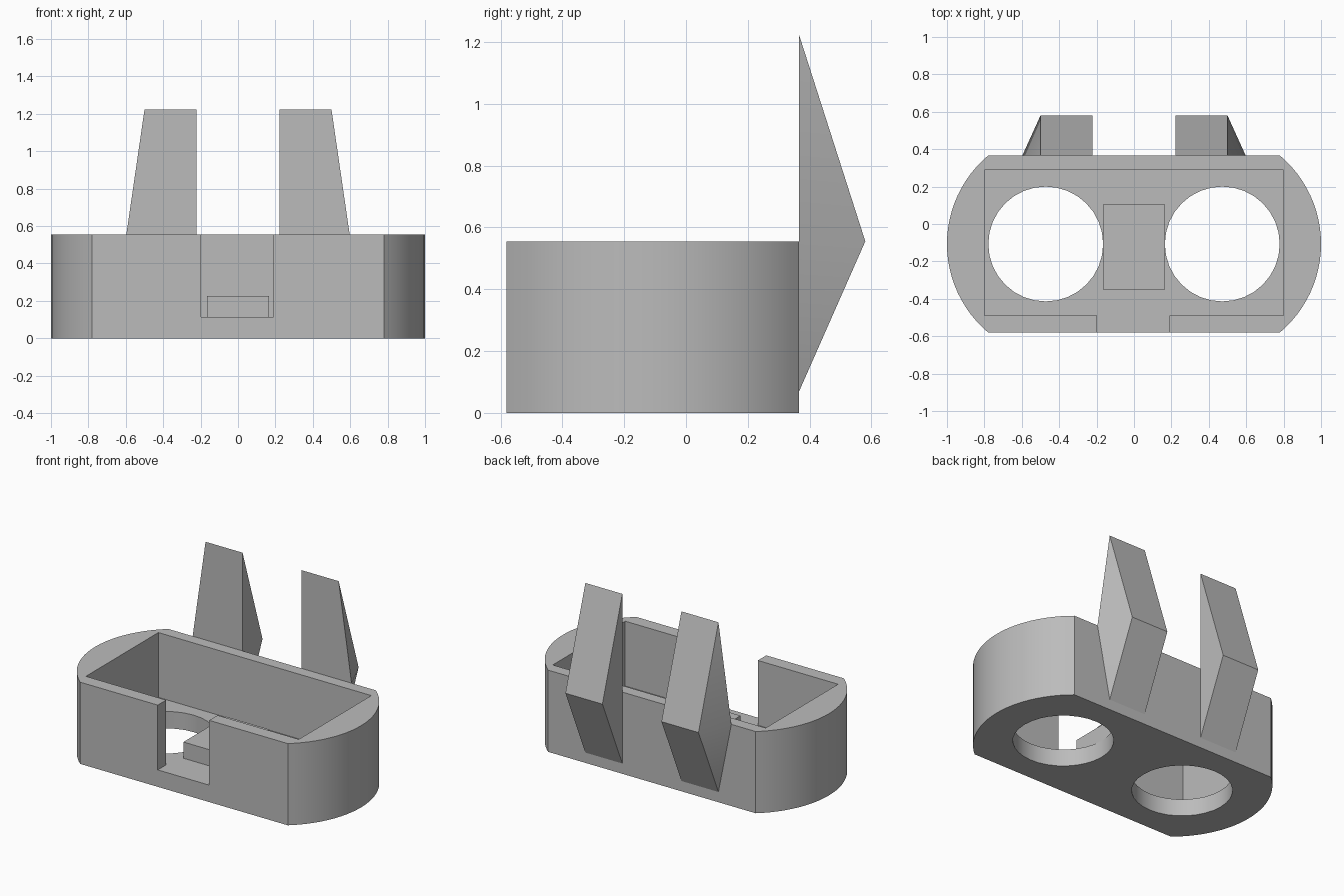
import bpy, bmesh
from math import sin, cos, asin, pi

if "Cube" in bpy.data.objects:
    bpy.data.objects.remove(bpy.data.objects["Cube"])

grey = bpy.data.materials.new("plain grey")
grey.use_nodes = True
colour = (0.5, 0.5, 0.5, 1)
grey.diffuse_color = colour
grey.node_tree.nodes["Principled BSDF"].inputs["Base Color"].default_value = colour

HEIGHT, FLOOR = 0.555, 0.115
FRONT, BACK = -0.58, 0.366
MID = (FRONT + BACK) / 2


def make(name, bm):
    bmesh.ops.recalc_face_normals(bm, faces=bm.faces)
    mesh = bpy.data.meshes.new(name)
    bm.to_mesh(mesh)
    bm.free()
    mesh.materials.append(grey)
    obj = bpy.data.objects.new(name, mesh)
    bpy.context.collection.objects.link(obj)
    return obj


def prism(name, outline, z0, z1):
    bm = bmesh.new()
    face = bm.faces.new([bm.verts.new((x, y, z0)) for x, y in outline])
    top = bmesh.ops.extrude_face_region(bm, geom=[face])["geom"]
    verts = [v for v in top if isinstance(v, bmesh.types.BMVert)]
    bmesh.ops.translate(bm, verts=verts, vec=(0, 0, z1 - z0))
    return make(name, bm)


def box(name, x0, x1, y0, y1, z0, z1):
    return prism(name, [(x0, y0), (x1, y0), (x1, y1), (x0, y1)], z0, z1)


def arc(cx, r, start, end, n):
    angles = [start + (end - start) * i / n for i in range(n + 1)]
    return [(cx + r * cos(a), MID + r * sin(a)) for a in angles]


def select(obj):
    bpy.ops.object.select_all(action="DESELECT")
    obj.select_set(True)
    bpy.context.view_layer.objects.active = obj


def cut(obj, cutter):
    mod = obj.modifiers.new("cut", "BOOLEAN")
    mod.operation, mod.solver, mod.object = "DIFFERENCE", "EXACT", cutter
    select(obj)
    bpy.ops.object.modifier_apply(modifier=mod.name)
    bpy.data.objects.remove(cutter)


# Tray body: straight front and back, bulged ends
half, corner = (BACK - FRONT) / 2, 0.78
sag = 1 - corner
radius = (half ** 2 + sag ** 2) / (2 * sag)
sweep = asin(half / radius)
end = arc(1 - radius, radius, -sweep, sweep, 24)
tray = prism("tray", end + [(-x, 2 * MID - y) for x, y in end], 0, HEIGHT)

# Rectangular cavity, front slot and two round floor holes
cut(tray, box("cavity_cutter", -0.8, 0.8, -0.49, 0.288, FLOOR, 1))
cut(tray, box("slot_cutter", -0.197, 0.19, -0.7, -0.4, FLOOR, 1))
for side in (-1, 1):
    ring = arc(side * 0.472, 0.307, 0, 2 * pi, 32)[:-1]
    cut(tray, prism("hole_cutter", ring, -0.1, 0.3))

# Low block between the holes
block = box("centre_block", -0.165, 0.165, -0.35, 0.104, FLOOR, 0.225)


def prong(name, side):
    # Wedge with a flat inner face and a flared outer face
    points = {
        "in_top": (0.222, BACK, 1.222), "in_tip": (0.222, 0.58, HEIGHT),
        "in_low": (0.222, BACK, 0.07), "top": (0.5, BACK, 1.222),
        "tip": (0.5, 0.58, HEIGHT), "low": (0.5, BACK, 0.07),
        "wide": (0.597, BACK, HEIGHT),
    }
    bm = bmesh.new()
    v = {k: bm.verts.new((side * x, y, z)) for k, (x, y, z) in points.items()}
    for face in ("in_top in_tip in_low", "in_top top tip in_tip",
                 "in_tip tip low in_low", "top wide tip", "wide low tip",
                 "in_top in_low low wide top"):
        bm.faces.new([v[k] for k in face.split()])
    return make(name, bm)


prongs = [prong("left_prong", 1), prong("right_prong", -1)]

for obj in [tray, block] + prongs:
    select(obj)
    bpy.ops.object.shade_smooth_by_angle(angle=pi / 6)
